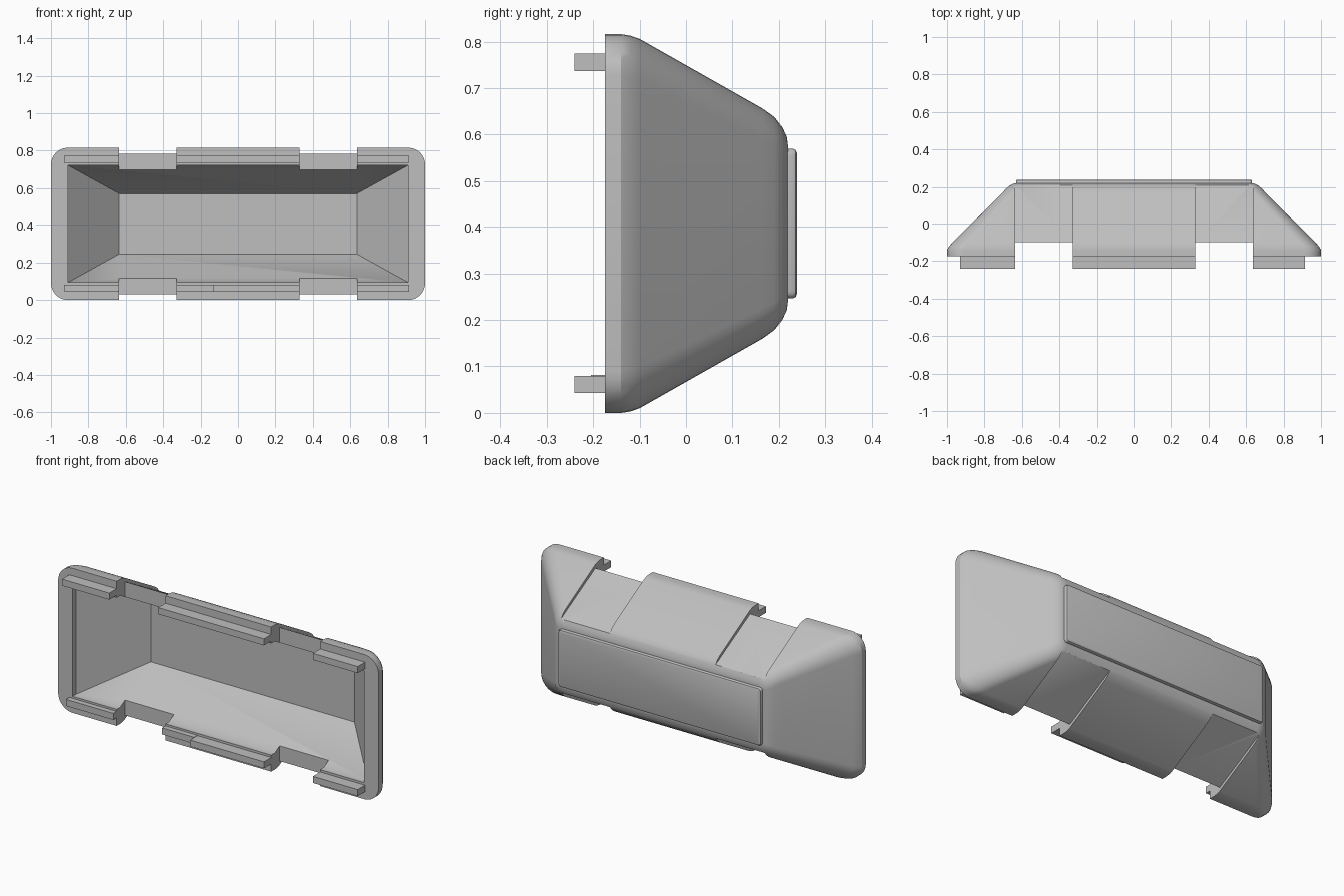
import bpy, bmesh, math

cube = bpy.data.objects.get("Cube")
if cube:
    bpy.data.objects.remove(cube, do_unlink=True)

MID_Z = 0.408
grey = bpy.data.materials.new("plain_grey")
grey.use_nodes = True
colour = (0.52, 0.52, 0.52, 1)
grey.diffuse_color = colour
grey.node_tree.nodes["Principled BSDF"].inputs["Base Color"].default_value = colour


def finish(name, bm):
    bmesh.ops.recalc_face_normals(bm, faces=bm.faces)
    mesh = bpy.data.meshes.new(name)
    bm.to_mesh(mesh)
    bm.free()
    ob = bpy.data.objects.new(name, mesh)
    bpy.context.collection.objects.link(ob)
    mesh.materials.append(grey)
    return ob


def rounded_rect(hx, hz, r, steps):
    pts = []
    for k, (sx, sz) in enumerate([(1, 1), (-1, 1), (-1, -1), (1, -1)]):
        if r == 0:
            pts.append((sx * hx, sz * hz))
            continue
        for i in range(steps + 1):
            a = math.pi / 2 * (k + i / steps)
            pts.append((sx * (hx - r) + r * math.cos(a), sz * (hz - r) + r * math.sin(a)))
    return pts


def loft(name, rings, steps=8):
    """Join rounded rectangles (y, half width, half height, corner radius)."""
    bm = bmesh.new()
    loops = [[bm.verts.new((x, y, MID_Z + z)) for x, z in rounded_rect(hx, hz, r, steps)]
             for y, hx, hz, r in rings]
    n = len(loops[0])
    for a, b in zip(loops, loops[1:]):
        for i in range(n):
            bm.faces.new((a[i], a[(i + 1) % n], b[(i + 1) % n], b[i]))
    bm.faces.new(loops[0])
    bm.faces.new(loops[-1])
    return finish(name, bm)


def prism(name, profile, x0, x1):
    """Extrude a (y, z) profile along x."""
    bm = bmesh.new()
    face = bm.faces.new([bm.verts.new((x0, y, z)) for y, z in profile])
    new = bmesh.ops.extrude_face_region(bm, geom=[face])["geom"]
    verts = [v for v in new if isinstance(v, bmesh.types.BMVert)]
    bmesh.ops.translate(bm, verts=verts, vec=(x1 - x0, 0, 0))
    return finish(name, bm)


def smooth(ob):
    bpy.ops.object.select_all(action="DESELECT")
    ob.select_set(True)
    bpy.context.view_layer.objects.active = ob
    bpy.ops.object.shade_smooth_by_angle(angle=math.radians(30))


# Tapered housing with softened edges
housing = loft("housing", [
    (-0.175, 1, 0.408, 0.09), (-0.14, 1, 0.408, 0.09), (-0.12, 0.988, 0.405, 0.09),
    (-0.10, 0.97, 0.398, 0.09), (0.165, 0.708, 0.248, 0.065), (0.19, 0.685, 0.23, 0.06),
    (0.207, 0.665, 0.209, 0.05), (0.217, 0.645, 0.187, 0.035), (0.22, 0.625, 0.165, 0.015)])

# Cutters: inner cavity, then the notches in the top and bottom walls
cutters = [loft("cavity_cutter", [
    (-0.3, 0.91, 0.315, 0), (-0.143, 0.91, 0.315, 0), (0.13, 0.635, 0.163, 0)])]
notch = [(-0.3, 0.27), (-0.10, 0.27), (-0.10, 0.377), (0.24, 0.19), (0.24, 0.6), (-0.3, 0.6)]
for side in (1, -1):
    profile = [(y, MID_Z + side * z) for y, z in notch]
    for x0, x1 in ((-0.635, -0.33), (0.33, 0.635)):
        cutters.append(prism("notch_cutter", profile, x0, x1))

for cutter in cutters:
    mod = housing.modifiers.new("cut", "BOOLEAN")
    mod.operation = "DIFFERENCE"
    mod.solver = "EXACT"
    mod.object = cutter
    bpy.context.view_layer.objects.active = housing
    housing.select_set(True)
    bpy.ops.object.modifier_apply(modifier=mod.name)
for cutter in cutters:
    bpy.data.objects.remove(cutter, do_unlink=True)
smooth(housing)

# Raised back panel with a rounded rim
panel = loft("back_panel", [
    (0.215, 0.632, 0.162, 0.015), (0.23, 0.632, 0.162, 0.015),
    (0.236, 0.629, 0.159, 0.013), (0.239, 0.622, 0.152, 0.01)], 4)
smooth(panel)


# Clip tabs along the front rim
def tab(name, x0, x1, z, front=-0.24):
    prism(name, [(front, z), (-0.17, z), (-0.17, z + 0.037), (front, z + 0.037)], x0, x1)


for name, x0, x1 in (("right", -0.93, -0.635), ("middle", -0.33, 0.33), ("left", 0.635, 0.915)):
    tab("top_tab_" + name, x0, x1, 0.737)
tab("bottom_tab_right", -0.93, -0.635, 0.045, -0.205)
tab("bottom_tab_middle_short", -0.33, -0.13, 0.045, -0.205)
tab("bottom_tab_middle", -0.13, 0.33, 0.043)
tab("bottom_tab_left", 0.635, 0.915, 0.043)
